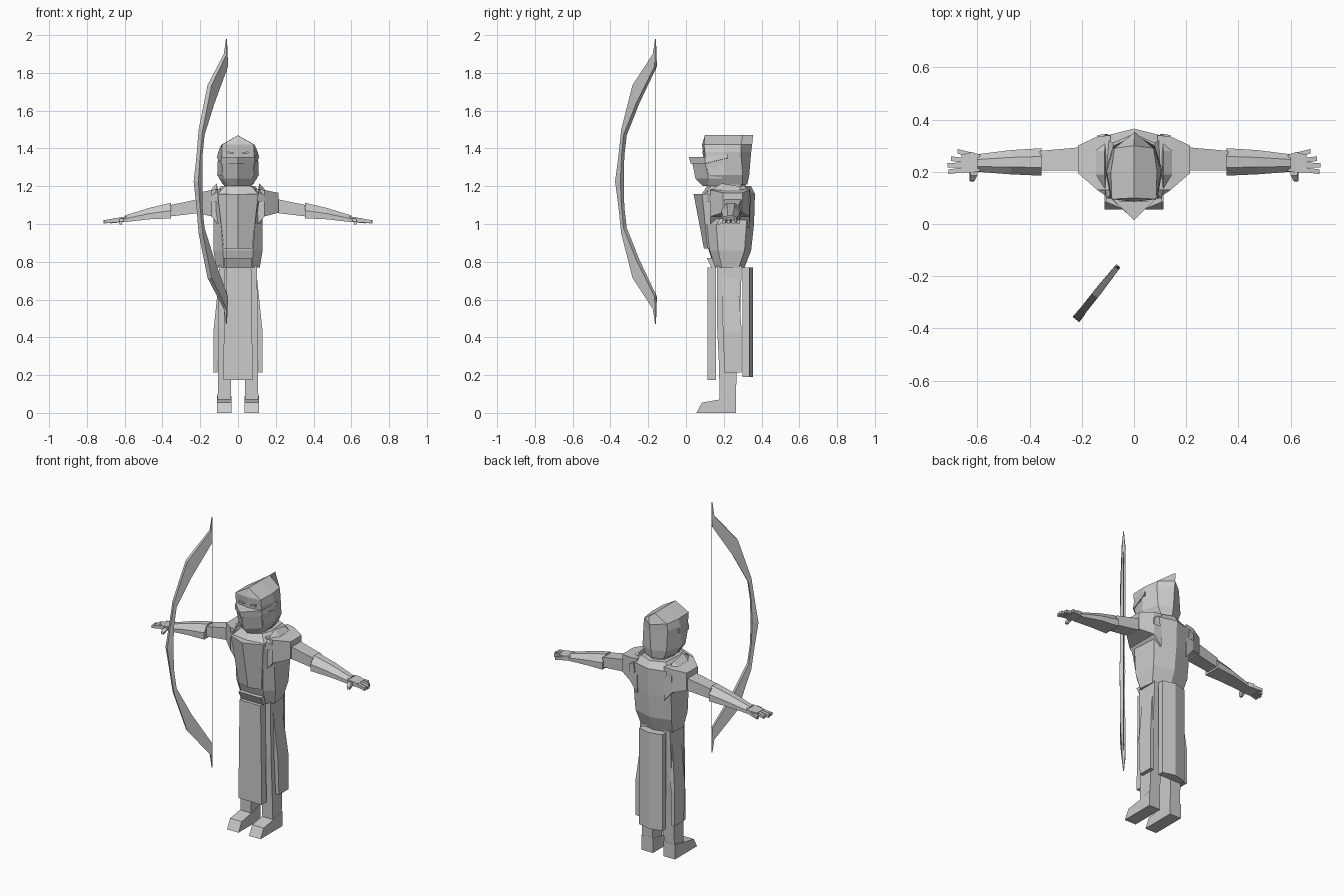
import bpy, bmesh
from mathutils import Vector

cloth = bpy.data.materials.new("plain grey")
cloth.diffuse_color = (0.6, 0.6, 0.6, 1)


def loft(name, rings):
    """Skin a list of closed rings of points and cap both ends."""
    bm = bmesh.new()
    vs = [[bm.verts.new(p) for p in r] for r in rings]
    n = len(rings[0])
    for a, b in zip(vs, vs[1:]):
        for i in range(n):
            j = (i + 1) % n
            bm.faces.new((a[i], a[j], b[j], b[i]))
    bm.faces.new(vs[0][::-1])
    bm.faces.new(vs[-1])
    bmesh.ops.remove_doubles(bm, verts=bm.verts, dist=0.0005)
    bmesh.ops.recalc_face_normals(bm, faces=bm.faces)
    me = bpy.data.meshes.new(name)
    bm.to_mesh(me)
    bm.free()
    me.materials.append(cloth)
    ob = bpy.data.objects.new(name, me)
    bpy.context.collection.objects.link(ob)
    return ob


def sym(half, z):
    """Half outline, front centre to back centre, completed across x = 0."""
    pts = [Vector((p[0], p[1], p[2] if len(p) > 2 else z)) for p in half]
    return pts + [Vector((-p.x, p.y, p.z)) for p in pts[-2:0:-1]]


def body(name, *layers):
    return loft(name, [sym(h, z) for z, h in layers])


def pair(name, rings):
    """The same part on both sides of the body."""
    for side, s in (("left", 1), ("right", -1)):
        loft(f"{side}_{name}", [[(s * x, y, z) for x, y, z in r] for r in rings])


def xsec(x, y0, y1, z0, z1):
    return [(x, y0, z0), (x, y1, z0), (x, y1, z1), (x, y0, z1)]


def zsec(z, x0, x1, y0, y1):
    return [(x0, y0, z), (x1, y0, z), (x1, y1, z), (x0, y1, z)]


# torso, closing to the collar
body("torso",
     (0.77, [(0, .15), (.075, .155), (.115, .19), (.105, .28), (0, .31)]),
     (0.86, [(0, .12), (.08, .125), (.13, .17), (.12, .31), (0, .345)]),
     (1.00, [(0, .10), (.09, .11), (.13, .16), (.125, .32), (0, .36)]),
     (1.16, [(0, .085), (.105, .10), (.125, .16), (.12, .335), (0, .365)]),
     (1.20, [(0, .11), (.07, .13), (.09, .19), (.08, .31), (0, .345)]))

# chest plate with a centre crease, and belt tab
body("chest_plate",
     (0.87, [(0, .095), (.075, .115), (.075, .15), (0, .15)]),
     (1.16, [(0, .04), (.108, .085), (.108, .125), (0, .125)]))
loft("belt_tab", [zsec(.77, -.075, .075, .135, .2), zsec(.82, -.075, .075, .11, .2)])

# neck and hood with a ridged roof
body("neck",
     (1.17, [(0, .13), (.06, .15), (.07, .22), (.055, .29), (0, .32)]),
     (1.24, [(0, .13), (.06, .15), (.07, .22), (.055, .29), (0, .31)]))
body("hood",
     (1.21, [(0, .11), (.06, .13), (.08, .21), (.06, .30), (0, .325)]),
     (1.26, [(0, .09), (.085, .12), (.11, .20), (.08, .30), (0, .335)]),
     (1.38, [(0, .09), (.085, .10), (.105, .20), (.08, .29), (0, .345)]),
     (1.42, [(0, .085), (.085, .095), (.088, .20), (.075, .29), (0, .35)]),
     (1.47, [(0, .10), (0, .10), (0, .20), (0, .30), (0, .355)]))

# pointed face mask and the rim along its top
body("face_mask",
     (1.20, [(0, .09), (.05, .12), (.07, .17), (0, .2)]),
     (1.24, [(0, .05), (.08, .12), (.10, .19), (0, .2)]),
     (1.33, [(0, .032), (.085, .10), (.108, .20), (0, .2)]))
body("mask_rim",
     (1.32, [(0, .025), (.09, .10), (.112, .22, 1.35), (0, .2)]),
     (1.355, [(0, .015), (.088, .10), (.108, .22, 1.37), (0, .2)]))
pair("eye", [xsec(.02, .084, .1, 1.372, 1.378), xsec(.055, .086, .1, 1.372, 1.384)])

# shoulders and raised straps
pair("shoulder", [xsec(.09, .13, .34, .98, 1.185),
                  xsec(.14, .13, .335, 1.04, 1.18),
                  xsec(.215, .195, .30, 1.06, 1.165)])
pair("shoulder_strap", [
    [(.10, .11, 1.12), (.14, .13, 1.12), (.14, .13, 1.15), (.11, .11, 1.17)],
    [(.10, .19, 1.14), (.145, .19, 1.14), (.145, .19, 1.18), (.112, .19, 1.215)],
    [(.10, .28, 1.14), (.145, .28, 1.14), (.145, .28, 1.18), (.112, .28, 1.20)],
    [(.10, .345, 1.10), (.14, .34, 1.10), (.14, .34, 1.14), (.11, .345, 1.16)]])

# arms
pair("upper_arm", [xsec(.19, .205, .295, 1.06, 1.135),
                   xsec(.36, .205, .28, 1.04, 1.10)])


def arm_ring(x, y0, y1, z0, z1):
    m, t = (y0 + y1) / 2, (y1 - y0) * .2
    return [(x, y0, z0), (x, y1, z0), (x, y1, (z0 + z1) / 2),
            (x, m + t, z1), (x, m - t, z1), (x, y0, (z0 + z1) / 2)]


pair("forearm", [arm_ring(.355, .185, .29, 1.03, 1.112),
                 arm_ring(.47, .19, .283, 1.025, 1.085),
                 arm_ring(.60, .20, .267, 1.01, 1.045)])

# hand, four fingers and a drooping thumb
pair("palm", [xsec(.59, .202, .265, 1.012, 1.04),
              xsec(.62, .197, .275, 1.01, 1.035),
              xsec(.66, .197, .265, 1.008, 1.03)])
for k, (x0, x1, y0, y1) in enumerate([(.65, .71, .208, .20), (.65, .713, .226, .225),
                                      (.65, .70, .244, .25), (.61, .675, .262, .278)]):
    pair(f"finger_{k + 1}", [xsec(x0, y0 - .009, y0 + .009, 1.01, 1.03),
                             xsec(x1, y1 - .009, y1 + .009, 1.003, 1.02)])
pair("thumb", [zsec(1.03, .60, .625, .185, .215),
               zsec(1.012, .61, .63, .165, .195),
               zsec(.998, .615, .628, .163, .178)])

# legs and wedge shaped boots
pair("leg", [zsec(.05, .038, .108, .178, .262),
             zsec(.25, .035, .105, .175, .27),
             zsec(.45, .02, .105, .165, .285),
             zsec(.78, .004, .10, .165, .295)])
pair("boot", [[(x, y, z) for y, z in ((.055, 0), (.265, 0), (.265, .09), (.175, .07), (.085, .055))]
              for x in (.035, .112)])

# hanging skirt panels
loft("front_skirt_panel", [zsec(.175, -.078, .078, .115, .16),
                           zsec(.77, -.07, .07, .115, .16)])
loft("back_skirt_panel", [
    [(-.078, .30, z), (.078, .30, z), (.078, .335, z), (0, .355, z), (-.078, .335, z)]
    for z in (.19, .77)])
pair("side_skirt_panel", [zsec(.215, .108, .13, .205, .295),
                          zsec(.43, .105, .13, .195, .295),
                          zsec(.77, .075, .095, .19, .27)])

# bow, swept along its own vertical plane
MID = 1.225


def bow_point(s, z, w):
    return (-.06 - .62 * s + .785 * w, -.16 - .785 * s - .62 * w, z)


# outer reach, outer height, inner reach, inner height, half thickness
limb = [(.262, 0, .226, 0, .016), (.243, .13, .222, .13, .012),
        (.222, .275, .207, .245, .014), (.146, .51, .121, .415, .014),
        (.012, .675, 0, .61, .010), (.003, .755, 0, .755, .002)]
stations = [(a, -b, c, -d, w) for a, b, c, d, w in limb[:0:-1]] + limb
loft("bow", [[bow_point(a, MID + b, -w), bow_point(a, MID + b, w),
              bow_point(c, MID + d, w), bow_point(c, MID + d, -w)]
             for a, b, c, d, w in stations])
loft("bow_string", [zsec(z, -.0615, -.0585, -.1615, -.1585) for z in (.60, 1.85)])
